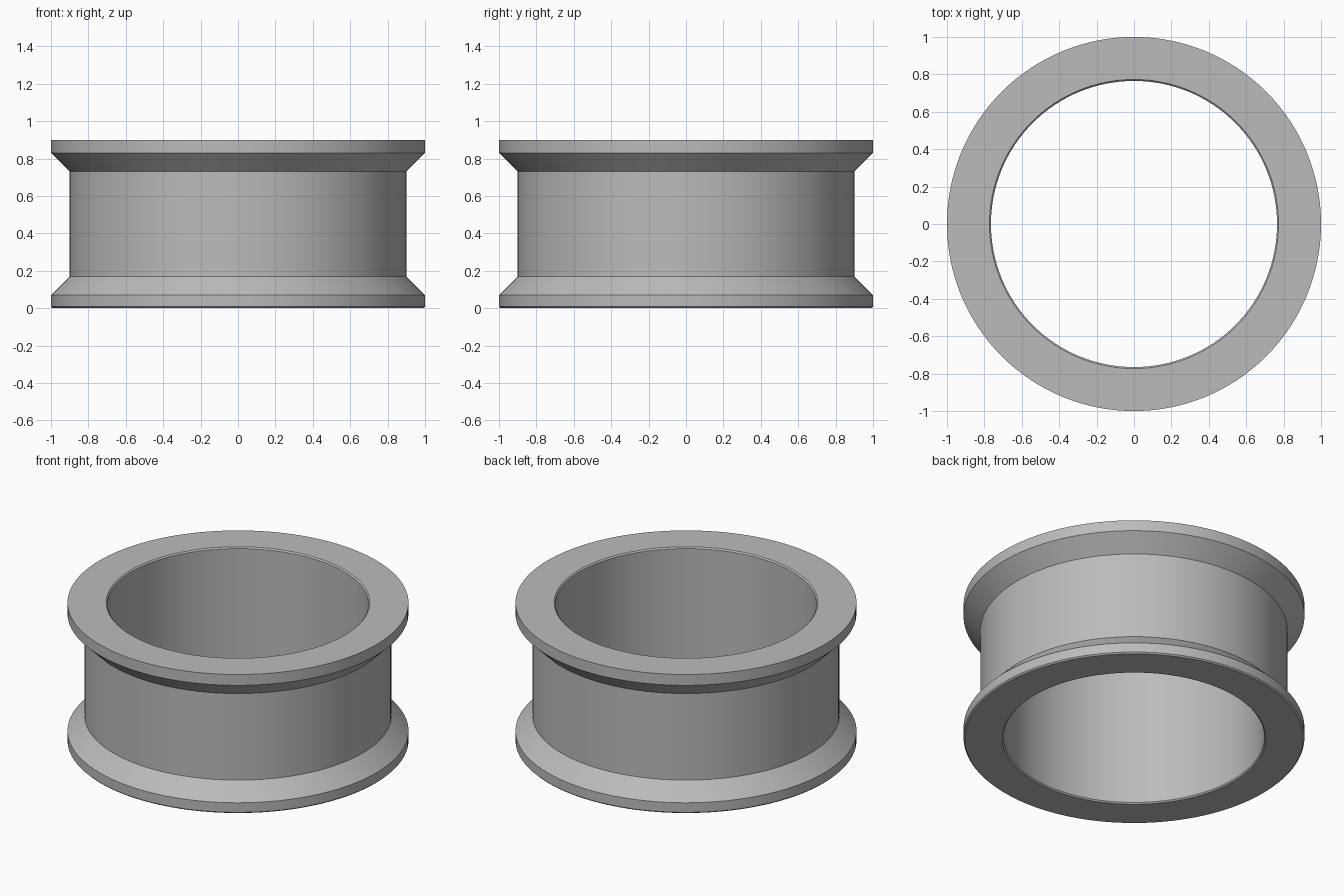
import bpy
import bmesh
import math

# Remove the default cube only
cube = bpy.data.objects.get("Cube")
if cube:
    bpy.data.objects.remove(cube, do_unlink=True)

SEGMENTS = 128
HEIGHT = 0.9
FLANGE_R, BODY_R, BORE_R = 1.0, 0.9, 0.765
RIM, SLOPE, EASE = 0.07, 0.1, 0.008

# Brushed grey metal
grey = bpy.data.materials.new("Grey metal")
grey.use_nodes = True
colour = (0.5, 0.5, 0.5, 1)
grey.diffuse_color = colour
grey.node_tree.nodes["Principled BSDF"].inputs["Base Color"].default_value = colour

# Cross-section of the lower half, from the bore out to the body
lower = [
    (BORE_R, EASE),
    (BORE_R + EASE, 0),
    (FLANGE_R - EASE, 0),
    (FLANGE_R, EASE),
    (FLANGE_R, RIM),
    (BODY_R, RIM + SLOPE),
]
# Upper half mirrors it, with a crisp outer top edge
upper = [(r, HEIGHT - z) for r, z in reversed(lower)]
upper[2:4] = [(FLANGE_R, HEIGHT)]
profile = lower + upper


def lathe(name, section, material):
    """Revolve a closed cross-section around the z axis."""
    bm = bmesh.new()
    verts = [bm.verts.new((r, 0, z)) for r, z in section]
    edges = [bm.edges.new((a, b)) for a, b in zip(verts, verts[1:] + verts[:1])]
    bmesh.ops.spin(bm, geom=verts + edges, cent=(0, 0, 0), axis=(0, 0, 1),
                   angle=math.tau, steps=SEGMENTS, use_merge=True)
    bmesh.ops.remove_doubles(bm, verts=bm.verts, dist=0.0001)
    bmesh.ops.recalc_face_normals(bm, faces=bm.faces)
    mesh = bpy.data.meshes.new(name)
    bm.to_mesh(mesh)
    bm.free()
    mesh.materials.append(material)
    obj = bpy.data.objects.new(name, mesh)
    bpy.context.collection.objects.link(obj)
    return obj


# Flanged ring
ring = lathe("flanged_ring", profile, grey)
bpy.ops.object.select_all(action="DESELECT")
ring.select_set(True)
bpy.context.view_layer.objects.active = ring
bpy.ops.object.shade_smooth_by_angle(angle=math.radians(30))
